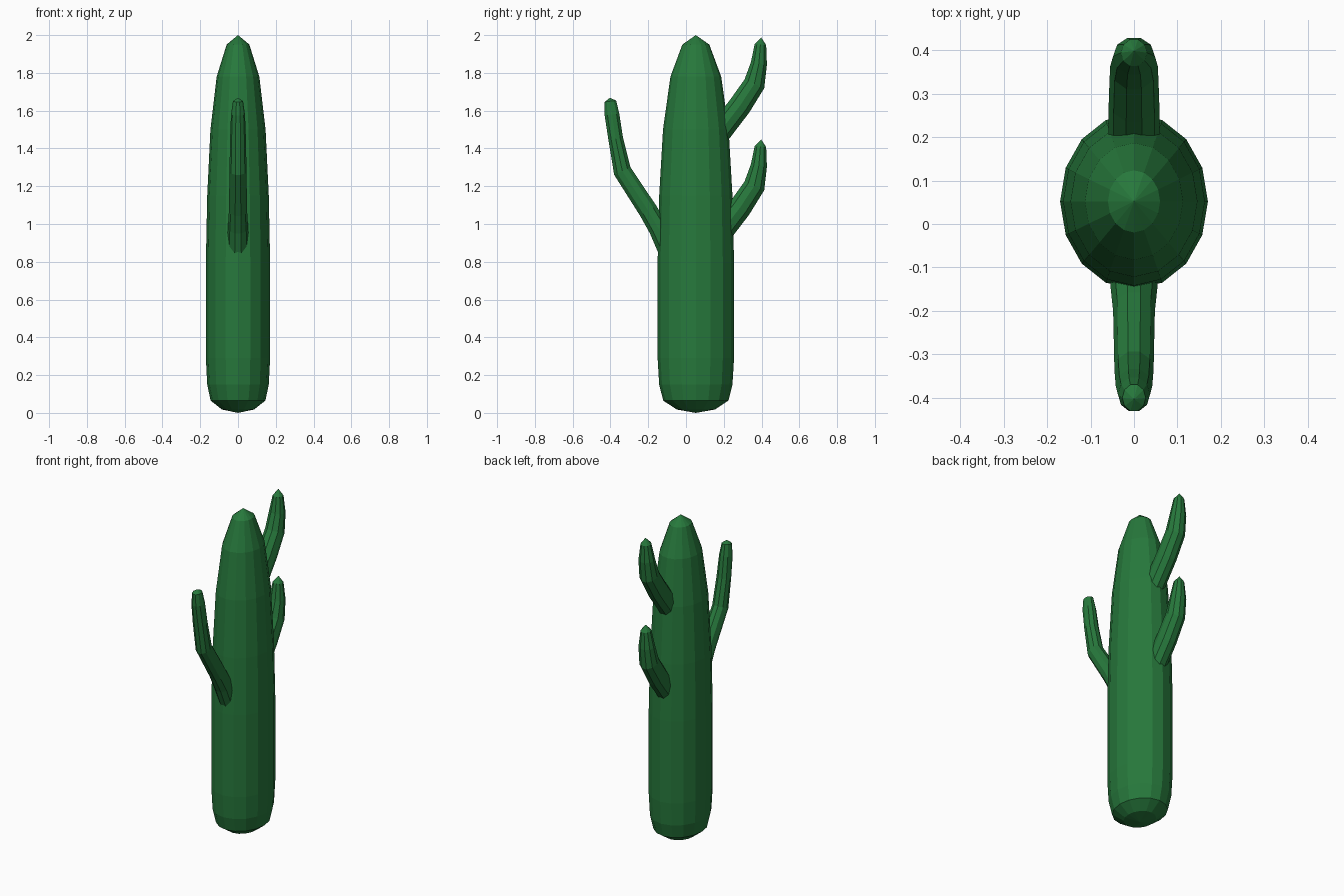
import bpy, bmesh, math
from mathutils import Vector

if "Cube" in bpy.data.objects:
    bpy.data.objects.remove(bpy.data.objects["Cube"])

green = bpy.data.materials.new("cactus_green")
green.diffuse_color = (0.02, 0.19, 0.045, 1)
green.use_nodes = True
green.node_tree.nodes["Principled BSDF"].inputs["Base Color"].default_value = green.diffuse_color


def skin(name, rings, start, end):
    """Bridge rings of points and close both ends with a point."""
    bm = bmesh.new()
    loops = [[bm.verts.new(p) for p in ring] for ring in rings]
    n = len(loops[0])
    for a, b in zip(loops, loops[1:]):
        for i in range(n):
            j = (i + 1) % n
            bm.faces.new((a[i], a[j], b[j], b[i]))
    for loop, tip in ((loops[0], start), (loops[-1], end)):
        t = bm.verts.new(tip)
        for i in range(n):
            bm.faces.new((loop[i], loop[(i + 1) % n], t))
    bmesh.ops.recalc_face_normals(bm, faces=bm.faces[:])
    mesh = bpy.data.meshes.new(name)
    bm.to_mesh(mesh)
    bm.free()
    mesh.materials.append(green)
    obj = bpy.data.objects.new(name, mesh)
    bpy.context.collection.objects.link(obj)
    return obj


def arm(name, path, start, end, lift=0, sides=10):
    """Tapered limb in the x = 0 plane; path holds (y, z, half width x, half width in plane)."""
    pts = [Vector((0, y, z + lift)) for y, z, _, _ in path]
    rings = []
    for k, p in enumerate(pts):
        d = (pts[min(k + 1, len(pts) - 1)] - pts[max(k - 1, 0)]).normalized()
        side = Vector((1, 0, 0))
        up = d.cross(side)
        rings.append([p + side * path[k][2] * math.cos(2 * math.pi * i / sides)
                      + up * path[k][3] * math.sin(2 * math.pi * i / sides)
                      for i in range(sides)])
    return skin(name, rings, (0, start[0], start[1] + lift), (0, end[0], end[1] + lift))


# Trunk: slightly oval column tapering to a blunt point
profile = [(0.018, 0.085), (0.065, 0.145), (0.15, 0.163), (0.29, 0.17), (0.8, 0.17),
           (1.15, 0.163), (1.5, 0.146), (1.78, 0.113), (1.95, 0.06)]
trunk = [[(r * math.cos(math.pi * i / 8), 0.052 + 1.19 * r * math.sin(math.pi * i / 8), z)
          for i in range(16)] for z, r in profile]
skin("trunk", trunk, (0, 0.052, 0.0), (0, 0.052, 2.0))

# Two matching arms at the back, one above the other
back_path = [(0.15, 1.45, 0.06, 0.065), (0.285, 1.625, 0.058, 0.064), (0.362, 1.742, 0.055, 0.06),
             (0.386, 1.85, 0.048, 0.045), (0.394, 1.95, 0.03, 0.032)]
for name, lift in (("upper_back_arm", 0), ("lower_back_arm", -0.54)):
    arm(name, back_path, (0.12, 1.42), (0.398, 1.987), lift)

# Longer, thinner arm at the front
front_path = [(-0.09, 0.86, 0.056, 0.06), (-0.145, 0.975, 0.054, 0.055), (-0.2, 1.07, 0.048, 0.053),
              (-0.337, 1.28, 0.045, 0.05), (-0.372, 1.45, 0.042, 0.041),
              (-0.392, 1.58, 0.037, 0.041), (-0.4, 1.65, 0.027, 0.032)]
arm("front_arm", front_path, (-0.07, 0.85), (-0.403, 1.668))
